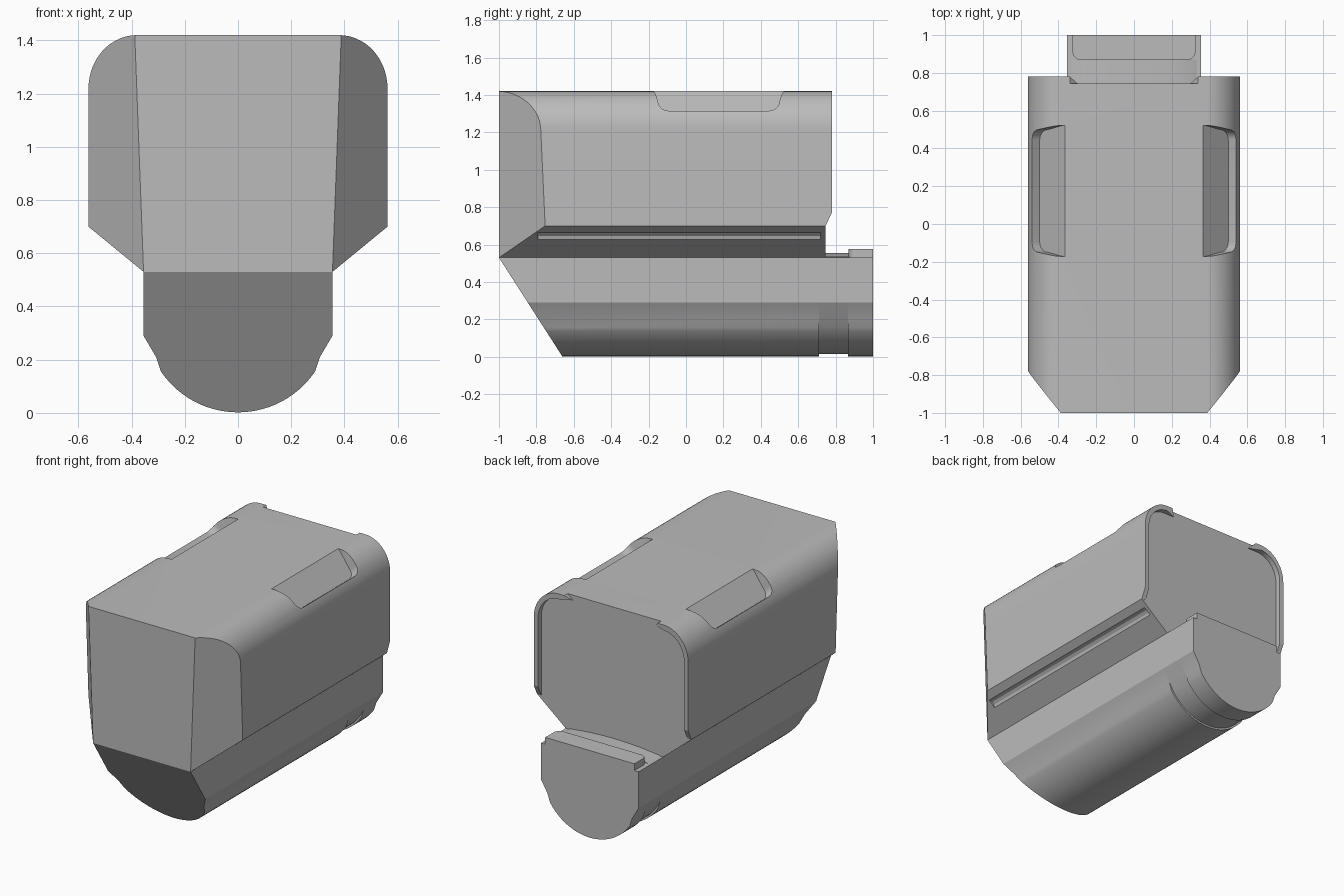
import bpy, bmesh, math
from mathutils import Vector

if "Cube" in bpy.data.objects:
    bpy.data.objects.remove(bpy.data.objects["Cube"])

grey = bpy.data.materials.new("plain_grey")
grey.use_nodes = True
grey.diffuse_color = (0.5, 0.5, 0.5, 1)
grey.node_tree.nodes["Principled BSDF"].inputs["Base Color"].default_value = (0.5, 0.5, 0.5, 1)


def arc(cx, cz, rx, rz, a0, a1, n):
    angles = [math.radians(a0 + (a1 - a0) * i / n) for i in range(n + 1)]
    return [(cx + rx * math.cos(a), cz + rz * math.sin(a)) for a in angles]


def mirrored(half):
    """Close a right-hand half profile with its reflection."""
    return half + [(-x, z) for x, z in reversed(half) if abs(x) > 1e-5]


def solid(name, start, end, cuts=()):
    """Loft between two matching loops, then slice with planes (point, normal)."""
    bm = bmesh.new()
    a = [bm.verts.new(p) for p in start]
    b = [bm.verts.new(p) for p in end]
    n = len(a)
    bm.faces.new(a)
    bm.faces.new(b[::-1])
    for i in range(n):
        j = (i + 1) % n
        bm.faces.new((a[j], a[i], b[i], b[j]))
    for point, normal in cuts:
        geom = bm.verts[:] + bm.edges[:] + bm.faces[:]
        bmesh.ops.bisect_plane(bm, geom=geom, plane_co=point, plane_no=normal, clear_outer=True)
        bmesh.ops.holes_fill(bm, edges=[e for e in bm.edges if e.is_boundary])
    bmesh.ops.recalc_face_normals(bm, faces=bm.faces)
    mesh = bpy.data.meshes.new(name)
    bm.to_mesh(mesh)
    bm.free()
    obj = bpy.data.objects.new(name, mesh)
    bpy.context.collection.objects.link(obj)
    mesh.materials.append(grey)
    return obj


def prism(name, profile, y0, y1, cuts=()):
    return solid(name, [(x, y0, z) for x, z in profile], [(x, y1, z) for x, z in profile], cuts)


def activate(obj):
    bpy.ops.object.select_all(action='DESELECT')
    obj.select_set(True)
    bpy.context.view_layer.objects.active = obj


def carve(target, cutter):
    mod = target.modifiers.new("carve", 'BOOLEAN')
    mod.operation, mod.solver, mod.object = 'DIFFERENCE', 'EXACT', cutter
    activate(target)
    bpy.ops.object.modifier_apply(modifier=mod.name)
    bpy.data.objects.remove(cutter)


def smooth(obj):
    activate(obj)
    bpy.ops.object.shade_smooth_by_angle(angle=math.radians(28))


# Upper housing with chamfered front corners
shoulder = arc(0.38, 1.22, 0.182, 0.2, 0, 90, 14)
upper = [(0.355, 0.53), (0.562, 0.70)] + shoulder
cuts = []
for s in (1, -1):
    p, q, r = Vector((0.355 * s, -1, 0.53)), Vector((0.388 * s, -1, 1.42)), Vector((0.562 * s, -0.765, 0.96))
    normal = (q - p).cross(r - p)
    if normal.y > 0:
        normal.negate()
    cuts.append((p, normal))
housing = prism("upper_housing", mirrored(upper), -1, 0.745, cuts)

for s in (1, -1):
    # Recessed window on each rounded shoulder
    outline = [(-0.175, -0.06), (-0.17, 0.02), (-0.155, 0.09)] + arc(-0.095, 0.12, 0.055, 0.06, 180, 90, 5)
    outline += arc(0.445, 0.12, 0.055, 0.06, 90, 0, 5) + [(0.505, 0.09), (0.52, 0.02), (0.525, -0.06)]
    d = math.sqrt(0.5)
    floor = [Vector((s * (0.372 + d * t), y, 1.412 - d * t)) for y, t in outline]
    out = Vector((s * 0.2, 0, 0.15))
    carve(housing, solid("window_cutter", floor, [v + out for v in floor]))
    # Long channel under each side
    ring = [(s * x, z) for x, z in arc(0.513, 0.626, 0.04, 0.04, 0, 330, 11)]
    carve(housing, prism("channel_cutter", ring, -0.79, 0.72))
smooth(housing)

# Thin rear rims around the shoulders and sides
inner = arc(0.38, 1.22, 0.152, 0.165, 90, 0, 14)
rim = [(0.562, 0.70)] + shoulder + [(0.34, 1.42), (0.30, 1.385)] + inner + [(0.532, 0.70)]
for s, side in ((1, "left"), (-1, "right")):
    start = [(s * x, 0.74, z) for x, z in rim]
    end = [(s * x, 0.746 if z < 0.75 or x < 0.32 else 0.78, max(z, 0.70)) for x, z in rim]
    # Keep the rim full depth down to its tapered foot
    upright = rim[1:-1]
    start = [(s * x, 0.74, z) for x, z in [(0.562, 0.77)] + upright + [(0.532, 0.77)]]
    end = [(x, 0.745 if abs(x) < 0.32 else 0.78, z) for x, y, z in start]
    smooth(solid(side + "_rear_rim", start, end))
    foot = [(s * x, 0.74, z) for x, z in [(0.562, 0.70), (0.562, 0.77), (0.532, 0.77), (0.532, 0.70)]]
    tip = [(x, 0.78 if z > 0.75 else 0.746, z) for x, y, z in foot]
    smooth(solid(side + "_rim_foot", foot, tip))

# Lower barrel in three lengths, the middle one a slimmer neck
slant = [(Vector((0, -1, 0.53)), Vector((0, -0.53, -0.34)))]
for name, y0, y1, r in (("barrel", -1.2, 0.71, 0.35), ("barrel_neck", 0.71, 0.865, 0.338), ("barrel_end", 0.865, 1, 0.35)):
    belly = arc(0, 0.352, r, r, -34, -90, 14)
    half = [(0.355, 0.53), (0.355, 0.29), (0.308, 0.21)] + belly
    smooth(prism(name, mirrored(half), y0, y1, slant if name == "barrel" else ()))

# Raised pieces on the rear ledge
plate = [(0.325, 1.0), (0.325, 0.91)] + arc(0.285, 0.91, 0.04, 0.04, 0, -90, 5)
plate = mirrored(plate)
smooth(solid("rear_plate", [(x, y, 0.525) for x, y in plate], [(x, y, 0.575) for x, y in plate]))
hump = mirrored([(0.34, 0.525), (0.32, 0.535), (0.2, 0.548), (0.1, 0.554), (0, 0.556)])
smooth(prism("rear_hump", hump, 0.74, 0.872))
